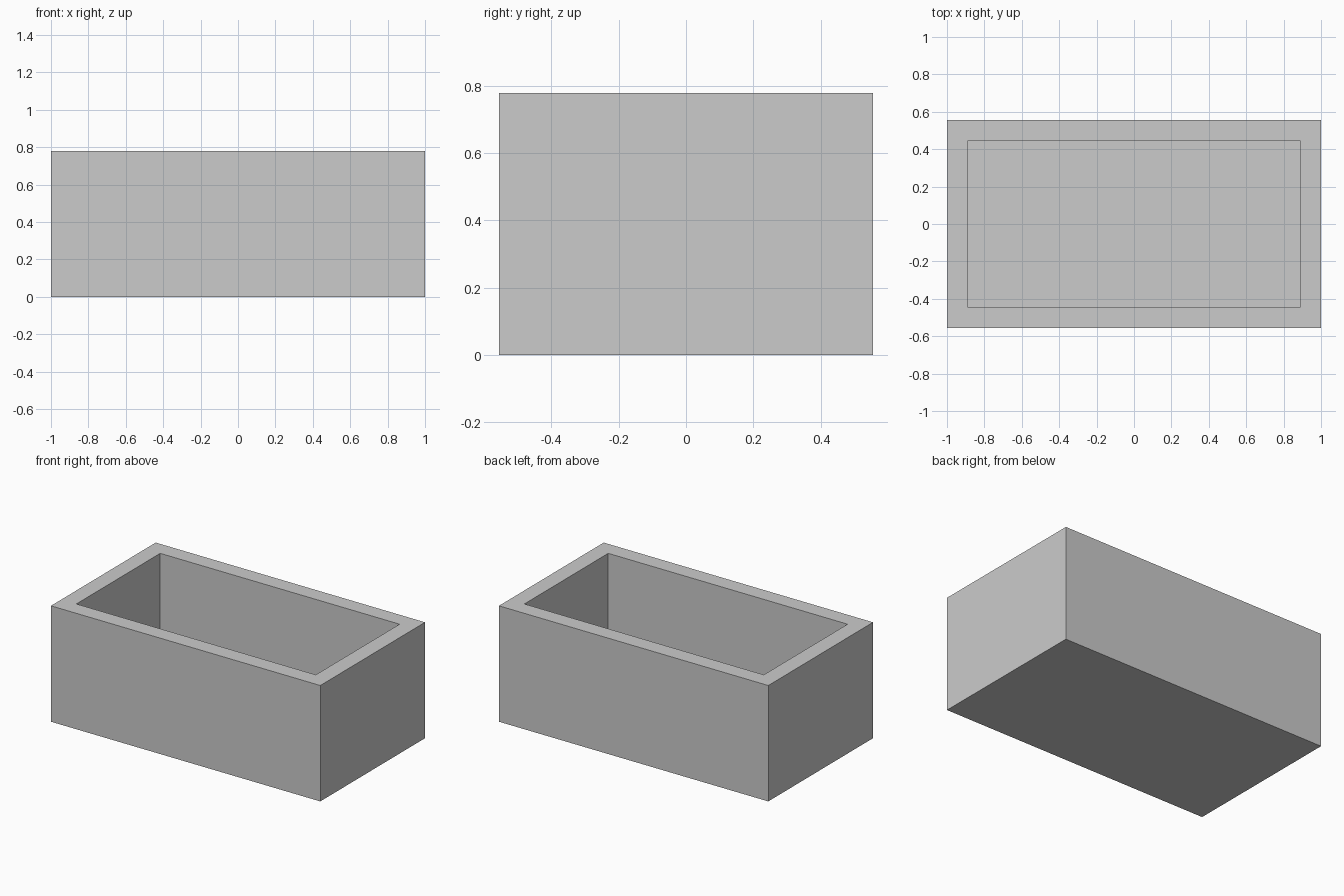
import bpy, bmesh

if "Cube" in bpy.data.objects:
    bpy.data.objects.remove(bpy.data.objects["Cube"])

LENGTH, DEPTH, HEIGHT, WALL = 2.0, 1.111, 0.778, 0.111

# Solid block standing on the ground
bm = bmesh.new()
bmesh.ops.create_cube(bm, size=1.0)
bmesh.ops.translate(bm, verts=bm.verts, vec=(0, 0, 0.5))
bmesh.ops.scale(bm, verts=bm.verts, vec=(LENGTH, DEPTH, HEIGHT))
bm.normal_update()

# Rim: inset the top face by the wall thickness
top = max(bm.faces, key=lambda f: f.calc_center_median().z)
bmesh.ops.inset_region(bm, faces=[top], thickness=WALL, use_even_offset=True)

# Cavity: push the inner face down, leaving a floor as thick as the walls
cavity = bmesh.ops.extrude_discrete_faces(bm, faces=[top])["faces"][0]
bmesh.ops.translate(bm, verts=cavity.verts, vec=(0, 0, WALL - HEIGHT))
bmesh.ops.recalc_face_normals(bm, faces=bm.faces)

mesh = bpy.data.meshes.new("open_box")
bm.to_mesh(mesh)
bm.free()
bpy.context.collection.objects.link(bpy.data.objects.new("open_box", mesh))
